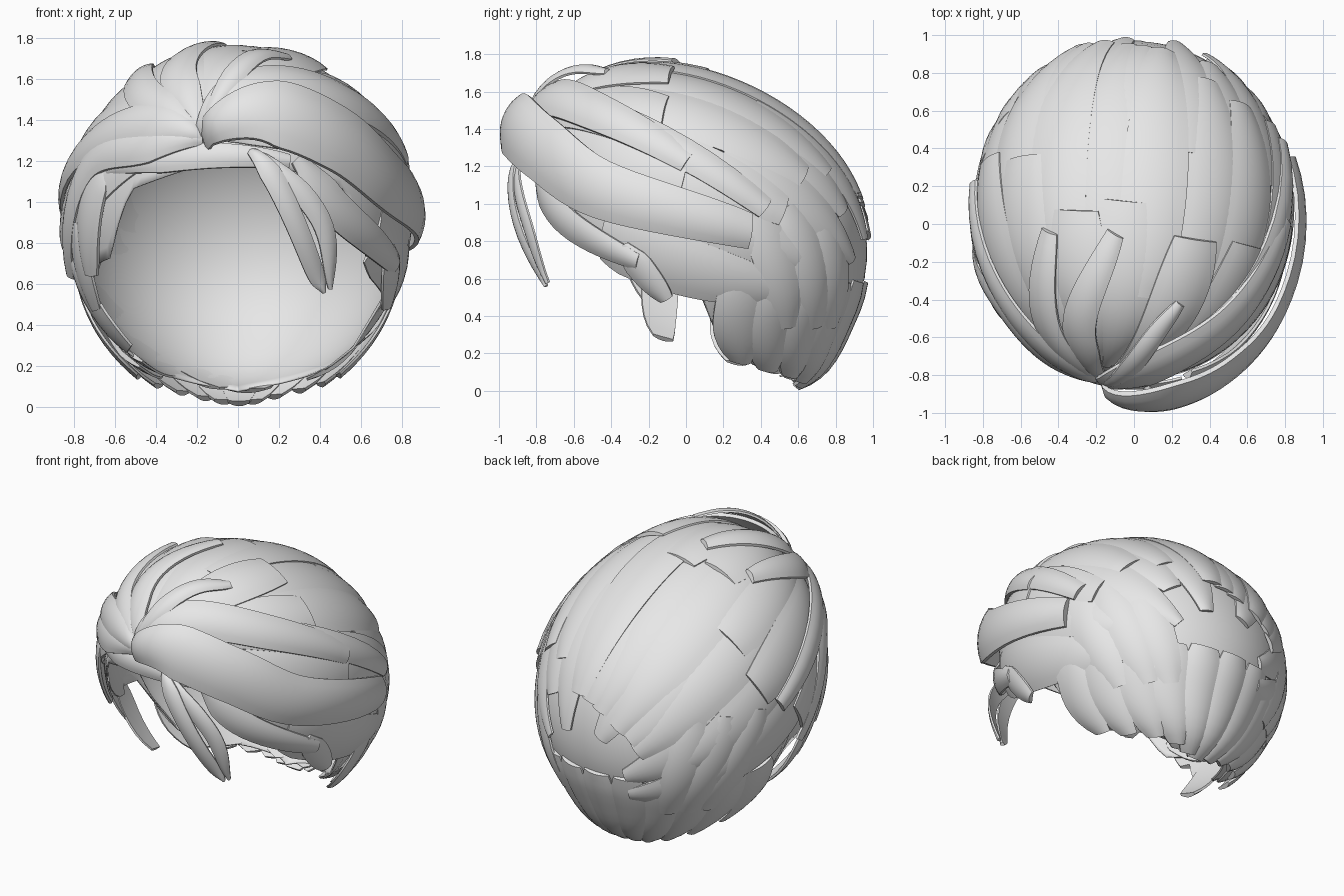
import bpy, bmesh, math, random
from math import sin, cos, radians, degrees
from mathutils import Vector

random.seed(4)
if "Cube" in bpy.data.objects:
    bpy.data.objects.remove(bpy.data.objects["Cube"])

grey = bpy.data.materials.new("plain_grey")
grey.use_nodes = True
grey.diffuse_color = (0.8, 0.8, 0.8, 1)
grey.node_tree.nodes["Principled BSDF"].inputs["Base Color"].default_value = (0.8, 0.8, 0.8, 1)


# Head form: a unit ball stretched into a skull that leans back towards the nape
def to_head(v):
    z = 0.9 + 0.87 * v.z
    lean = 0.065 - 0.2 * (z - 0.9) + 1.1 * max(0, 0.4 - z) ** 2 - 0.2 * max(0, z - 1.1) ** 2
    return Vector((0.86 * v.x, lean + 0.92 * v.y, z))


def polar(around, down):
    """Direction from degrees around the head (0 is the back, 90 its left) and down from the crown."""
    a, t = radians(around), radians(down)
    return Vector((sin(t) * sin(a), sin(t) * cos(a), cos(t)))


# Hairline: degrees around, degrees down
HAIRLINE = [(0, 170), (45, 160), (92, 146), (96, 110), (130, 102), (140, 79), (165, 71), (180, 68)]


def hairline(around):
    around = min(abs(around), 180)
    for (a0, t0), (a1, t1) in zip(HAIRLINE, HAIRLINE[1:]):
        if around <= a1:
            return t0 + (t1 - t0) * (around - a0) / (a1 - a0)


def on_scalp(u):
    around = abs(degrees(math.atan2(u.x, u.y)))
    return degrees(math.acos(max(-1, min(1, u.z)))) < hairline(around + 6) - 1


def finish(name, bm):
    bmesh.ops.recalc_face_normals(bm, faces=bm.faces)
    mesh = bpy.data.meshes.new(name)
    bm.to_mesh(mesh)
    bm.free()
    mesh.shade_smooth()
    mesh.set_sharp_from_angle(angle=radians(35))
    mesh.materials.append(grey)
    ob = bpy.data.objects.new(name, mesh)
    bpy.context.collection.objects.link(ob)
    return ob


def spline(pts, steps=8):
    """Smooth curve through all the points."""
    ext = [pts[0] * 2 - pts[1]] + pts + [pts[-1] * 2 - pts[-2]]
    out = []
    for p0, p1, p2, p3 in zip(ext, ext[1:], ext[2:], ext[3:]):
        for i in range(steps):
            s = i / steps
            out.append(0.5 * (2 * p1 + (p2 - p0) * s + (2 * p0 - 5 * p1 + 4 * p2 - p3) * s * s
                              + (3 * p1 - p0 - 3 * p2 + p3) * s ** 3))
    return out + [pts[-1]]


def lock(bm, path, widths, thick, tip, root):
    """Loft a closed, arched lock of hair that hugs the head along a path in ball space."""
    rings, last = [], len(path) - 1
    for i, v in enumerate(path):
        s = i / last
        w = widths[i] * min(1, root + 2.2 * s) * (1 - (1 - tip) * s ** 4)
        along = path[min(i + 1, last)] - path[max(i - 1, 0)]
        side = along.cross(v).normalized()
        r = v.length
        section = [(k / 3, r + thick * (1 - 0.09 * k * k)) for k in range(-3, 4)]
        section += [(k, r - 0.5 * thick) for k in (1, 0, -1)]
        rings.append([bm.verts.new(to_head((v + side * k * w).normalized() * h)) for k, h in section])
    for a, b in zip(rings, rings[1:]):
        for j in range(len(a)):
            bm.faces.new((a[j], a[j - 1], b[j - 1], b[j]))
    bm.faces.new(rings[0])
    bm.faces.new(rings[-1])


def styled_lock(name, points, width, bulge=0.0, lift=0.015, tip=0.5):
    """One lock through (around, down) points; it bulges near the root and lifts at the tip."""
    curve = spline([polar(*p) for p in points])
    path = []
    for i, v in enumerate(curve):
        s = i / (len(curve) - 1)
        path.append(v.normalized() * (0.99 + bulge * sin(math.pi * s ** 0.5) + lift * s))
    bm = bmesh.new()
    lock(bm, path, [width] * len(path), 0.01 + 0.12 * width, tip, 0.35)
    finish(name, bm)


# Scalp shell, open at the face and neck
bm = bmesh.new()
rows, cols = 26, 120
grid = []
for c in range(cols):
    a = -180 + 360 * c / cols
    grid.append([bm.verts.new(to_head(polar(a, hairline(a) * r / rows) * 0.965)) for r in range(rows + 1)])
for c in range(cols):
    for r in range(rows):
        bm.faces.new((grid[c - 1][r], grid[c][r], grid[c][r + 1], grid[c - 1][r + 1]))
bmesh.ops.remove_doubles(bm, verts=bm.verts, dist=0.0005)
shell = finish("scalp_shell", bm)
mod = shell.modifiers.new("thickness", "SOLIDIFY")
mod.thickness = 0.01
mod.offset = -1

# Layers of locks fanning from the front whorl over the crown to the nape
ROOT = (193, 62)
whorl = polar(*ROOT)
across = Vector((1, 0, 0)).cross(whorl).normalized()
up = whorl.cross(across)
for name, start, end, count, base in (("nape_fan", 100, 156, 17, 0.975),
                                      ("crown_fan", 50, 136, 18, 0.98),
                                      ("front_fan", 8, 84, 15, 0.985)):
    bm = bmesh.new()
    for n in range(count):
        phi = 2 * math.pi * (n + random.uniform(-0.15, 0.15)) / count
        stop = end + random.uniform(-16, 8)
        height = base + random.uniform(-0.026, -0.01)
        path, widths = [], []
        for i in range(25):
            f = i / 24
            s = radians(start + (stop - start) * f)
            turn = phi + 0.12 * s
            u = whorl * cos(s) + (across * cos(turn) + up * sin(turn)) * sin(s)
            if on_scalp(u):
                path.append(u * (height + 0.025 * f))
                widths.append(sin(s) * math.pi / count * 1.2)
            elif path:
                break
        if len(path) > 5:
            lock(bm, path, widths, 0.018, 0.6, 0.8)
    finish(name, bm)

# Short overlapping locks around the neck and behind the ears
bm = bmesh.new()
steps = [i / 10 for i in range(11)]
widths = [0.13] * len(steps)
for n in range(-5, 6):
    a = 15.6 * n
    drift = 2.5 * n + random.uniform(-2, 2)
    drop = hairline(min(90, abs(a + drift))) + random.uniform(-1, 1) - 112
    lock(bm, [polar(a + drift * s, 112 + drop * s) * (0.97 + 0.06 * s) for s in steps],
         widths, 0.02, 0.45, 0.8)
    if abs(n) > 2:
        lock(bm, [polar(0.9 * a - drift * s, 84 + 46 * s) * (0.972 + 0.025 * s) for s in steps],
             widths, 0.02, 0.6, 0.7)
finish("neck_locks", bm)

# Sweeps that leave the whorl: name, half width, bulge, points after the root
for name, width, bulge, points in (
        ("front_sweep", 0.23, 0.155, [(170, 57), (145, 65), (120, 79), (73, 93)]),
        ("upper_sweep", 0.17, 0.06, [(182, 49), (159, 42), (122, 49), (89, 68)]),
        ("side_sweep", 0.15, 0.0, [(153, 46), (117, 51), (66, 85)]),
        ("top_flick", 0.07, 0.08, [(170, 29), (134, 23)]),
        ("crown_flick", 0.11, 0.02, [(219, 32), (323, 11)]),
        ("right_crown_flick", 0.11, 0.03, [(228, 45), (282, 32)]),
        ("right_sweep", 0.13, 0.04, [(215, 57), (241, 62), (280, 85)]),
        ("right_temple_sweep", 0.12, 0.03, [(216, 65), (242, 72), (260, 107)])):
    styled_lock(name, [ROOT] + points, width, bulge)

# Locks that hang around the face
for name, width, points in (
        ("fringe_band", 0.08, [(231, 73), (205, 69), (184, 68), (162, 70)]),
        ("right_temple_lock", 0.13, [(236, 70), (238, 85), (240, 107)]),
        ("right_ear_lock", 0.11, [(247, 90), (246, 119)]),
        ("right_sideburn", 0.11, [(255, 102), (240, 135)]),
        ("left_temple_lock", 0.11, [(159, 69), (144, 87), (114, 104)]),
        ("left_sideburn", 0.1, [(118, 98), (108, 118)])):
    styled_lock(name, points, width)

# Two loose strands over the forehead
for name, points in (("front_strand", [(176, 66), (169, 77), (157, 103), (153, 110)]),
                     ("second_strand", [(174, 67), (155, 89), (151, 109)])):
    styled_lock(name, points, 0.065, 0.05, 0.15, 0.2)
